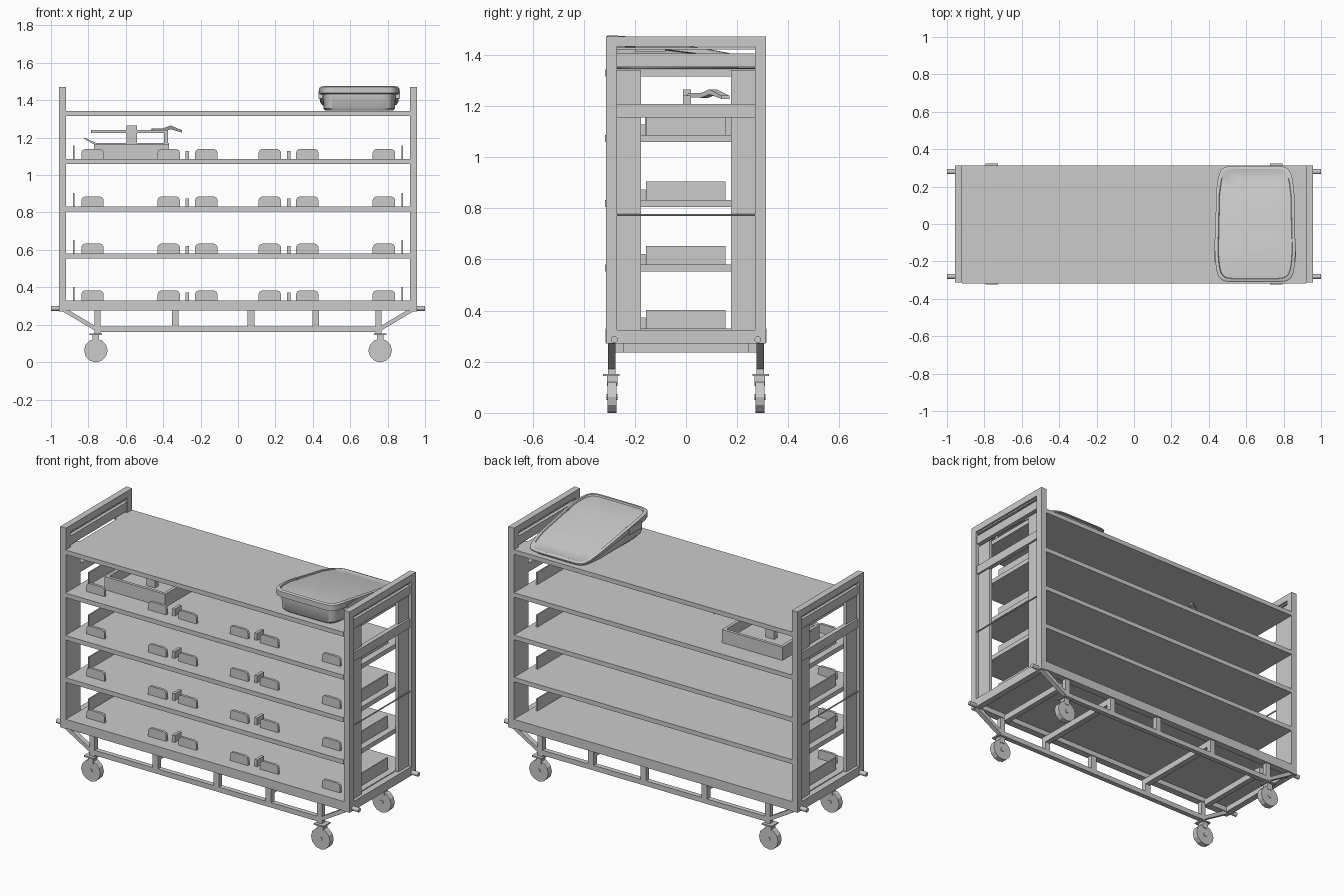
import bpy, bmesh, math
from mathutils import Vector

cube = bpy.data.objects.get("Cube")
if cube:
    bpy.data.objects.remove(cube, do_unlink=True)

grey = bpy.data.materials.new("light grey")
grey.use_nodes = True
grey.diffuse_color = (0.6, 0.6, 0.6, 1)
grey.node_tree.nodes["Principled BSDF"].inputs["Base Color"].default_value = (0.6, 0.6, 0.6, 1)


def finish(name, bm):
    bmesh.ops.recalc_face_normals(bm, faces=bm.faces)
    mesh = bpy.data.meshes.new(name)
    bm.to_mesh(mesh)
    bm.free()
    obj = bpy.data.objects.new(name, mesh)
    bpy.context.collection.objects.link(obj)
    mesh.materials.append(grey)
    return obj


def box(name, x, y, z):
    """Box from (low, high) pairs."""
    bm = bmesh.new()
    bmesh.ops.create_cube(bm, size=1)
    for v in bm.verts:
        v.co = [lo + (c + 0.5) * (hi - lo) for c, (lo, hi) in zip(v.co, (x, y, z))]
    return finish(name, bm)


def side(s, lo, hi):
    return (lo, hi) if s > 0 else (-hi, -lo)


def prism(name, points, y):
    """Extrude an x-z outline along y."""
    bm = bmesh.new()
    rings = [[bm.verts.new((px, v, pz)) for px, pz in points] for v in y]
    n = len(points)
    for i in range(n):
        j = (i + 1) % n
        bm.faces.new((rings[0][i], rings[0][j], rings[1][j], rings[1][i]))
    for r in rings:
        bm.faces.new(r)
    return finish(name, bm)


def rod(name, a, b, radius, sides=12):
    a, b = Vector(a), Vector(b)
    bm = bmesh.new()
    bmesh.ops.create_cone(bm, cap_ends=True, segments=sides, radius1=radius,
                          radius2=radius, depth=(b - a).length)
    turn = (b - a).to_track_quat('Z', 'Y')
    for v in bm.verts:
        v.co = turn @ v.co + (a + b) / 2
    return finish(name, bm)


# Shelves
tops = [0.33, 0.58, 0.832, 1.086, 1.343]
for top in tops[1:]:
    box("shelf", (-0.92, 0.92), (-0.317, 0.312), (top - 0.027, top))
box("bottom_deck", (-0.92, 0.92), (-0.312, 0.312), (0.305, 0.33))
for s in (-1, 1):
    box("bottom_long_rail", (-0.92, 0.92), side(s, 0.27, 0.314), (0.275, 0.33))

# Shelf stops: rounded front tabs, small clips and end plates
for top in tops[:4]:
    for cx in (-0.778, -0.37, -0.17, 0.17, 0.37, 0.78):
        w, h, c = 0.06, 0.053, 0.018
        prism("front_tab", [(cx - w, top), (cx + w, top), (cx + w, top + h - c),
                            (cx + w - c / 3, top + h - c / 3), (cx + w - c, top + h),
                            (cx - w + c, top + h), (cx - w + c / 3, top + h - c / 3),
                            (cx - w, top + h - c)], (-0.235, -0.22))
    for cx in (-0.272, 0.272):
        box("tab_clip", (cx - 0.009, cx + 0.009), (-0.22, -0.158), (top, top + 0.042))
    for s in (-1, 1):
        box("end_plate", side(s, 0.874, 0.882), (-0.157, 0.155), (top, top + 0.073))

# End frames
for s in (-1, 1):
    ox = side(s, 0.919, 0.957)
    for t in (-1, 1):
        box("corner_post", ox, side(t, 0.27, 0.313), (0.272, 1.472))
        box("inner_post", side(s, 0.919, 0.938), side(t, 0.175, 0.27), (0.325, 1.34))
        # Bumper stub
        rod("bumper_stub", (s * 0.95, t * 0.28, 0.287), (s, t * 0.28, 0.287), 0.013)
    box("top_rail", ox, (-0.27, 0.27), (1.432, 1.472))
    box("bottom_rail", ox, (-0.27, 0.27), (0.272, 0.325))
    box("thin_rail", side(s, 0.925, 0.95), (-0.27, 0.27), (1.42, 1.428))
    for z in (1.353, 1.155):
        box("cross_rail", side(s, 0.922, 0.95), (-0.27, 0.27), (z, z + 0.053))
    rod("retaining_rod", (s * 0.948, -0.27, 0.773), (s * 0.948, 0.27, 0.773), 0.004, 8)

# Undercarriage
for t in (-1, 1):
    ys = side(t, 0.275, 0.305)
    box("lower_rail", (-0.75, 0.75), ys, (0.16, 0.19))
    for cx in (-0.335, 0.07, 0.415):
        box("upright", (cx - 0.018, cx + 0.018), ys, (0.185, 0.28))
    for s in (-1, 1):
        prism("diagonal_brace", [(s * 0.945, 0.275), (s * 0.9, 0.275),
                                 (s * 0.75, 0.185), (s * 0.75, 0.16)], ys)
        box("caster_post", side(s, 0.735, 0.768), ys, (0.15, 0.28))
        # Casters
        cx = s * 0.76
        box("caster_plate", (cx - 0.033, cx + 0.033), side(t, 0.26, 0.324), (0.144, 0.152))
        box("caster_neck", (cx - 0.018, cx + 0.018), side(t, 0.268, 0.308), (0.105, 0.146))
        rod("wheel", (cx, t * 0.271, 0.062), (cx, t * 0.306, 0.062), 0.063)
        rod("axle", (cx, t * 0.267, 0.062), (cx, t * 0.31, 0.062), 0.012, 8)
for cx in (-0.335, 0.415):
    box("cross_member", (cx - 0.018, cx + 0.018), (-0.275, 0.275), (0.237, 0.275))
for s in (-1, 1):
    box("end_cross_member", side(s, 0.735, 0.768), (-0.245, 0.245), (0.237, 0.275))


# Wedge shaped covered tub
def tub_height(y):
    f = (y + 0.31) / 0.62
    return 0.132 - 0.105 * f ** 1.6


def tub_point(angle, inset, level):
    c, s = math.cos(angle), math.sin(angle)
    px = math.copysign(abs(c) ** 0.22, c)
    py = math.copysign(abs(s) ** 0.22, s)
    y = py * (0.31 - inset)
    bulge = 0.205 + 0.014 * (1 - py * py) - 0.012 * max(0, py)
    return (0.648 + px * (bulge - inset), y, 1.344 + tub_height(y) * level)


bm = bmesh.new()
rings = []
layers = [(0.035, 0), (0.024, 0.1), (0.02, 0.68), (0.0, 0.72), (0.0, 0.97),
          (0.005, 1.0), (0.016, 1.0), (0.019, 0.93), (0.08, 0.95), (0.14, 0.96), (0.18, 0.96)]
count = 64
for inset, level in layers:
    rings.append([bm.verts.new(tub_point(2 * math.pi * (i + 0.5) / count, inset, level))
                  for i in range(count)])
for a, b in zip(rings, rings[1:]):
    for i in range(count):
        j = (i + 1) % count
        bm.faces.new((a[i], a[j], b[j], b[i]))
bm.faces.new(rings[0])
bm.faces.new(rings[-1])
tub = finish("covered_tub", bm)
bpy.ops.object.select_all(action='DESELECT')
tub.select_set(True)
bpy.context.view_layer.objects.active = tub
bpy.ops.object.shade_smooth_by_angle(angle=math.radians(40))
for s in (-1, 1):
    box("tub_latch", (0.648 + s * 0.205 - 0.012, 0.648 + s * 0.205 + 0.012),
        (-0.2, -0.08), (1.41, 1.45))

# Open box tool with post, crossbar and lever on the upper shelf
bx, by, bz = (-0.77, -0.37), (-0.16, 0.19), (1.086, 1.165)
box("tool_base", bx, by, (1.086, 1.1))
for x in ((bx[0], bx[0] + 0.018), (bx[1] - 0.018, bx[1])):
    box("tool_end_wall", x, by, bz)
for y in ((by[0], by[0] + 0.018), (by[1] - 0.018, by[1])):
    box("tool_side_wall", bx, y, bz)
prism("tool_lip", [(-0.825, 1.195), (-0.82, 1.2), (-0.76, 1.172),
                   (-0.37, 1.172), (-0.37, 1.162), (-0.765, 1.162)], (-0.01, 0.02))
box("tool_post", (-0.597, -0.54), (-0.012, 0.02), (1.1, 1.265))
box("tool_crossbar", (-0.785, -0.375), (-0.012, 0.02), (1.226, 1.24))
box("tool_stay", (-0.395, -0.375), (-0.012, 0.02), (1.16, 1.23))
lever = prism("tool_lever", [(-0.47, 1.235), (-0.46, 1.25), (-0.4, 1.25), (-0.36, 1.265),
                             (-0.3, 1.24), (-0.3, 1.228), (-0.36, 1.245), (-0.4, 1.232)],
              (0.0, 0.03))
for v in lever.data.vertices:
    v.co.y += (v.co.x + 0.47) * 0.82
